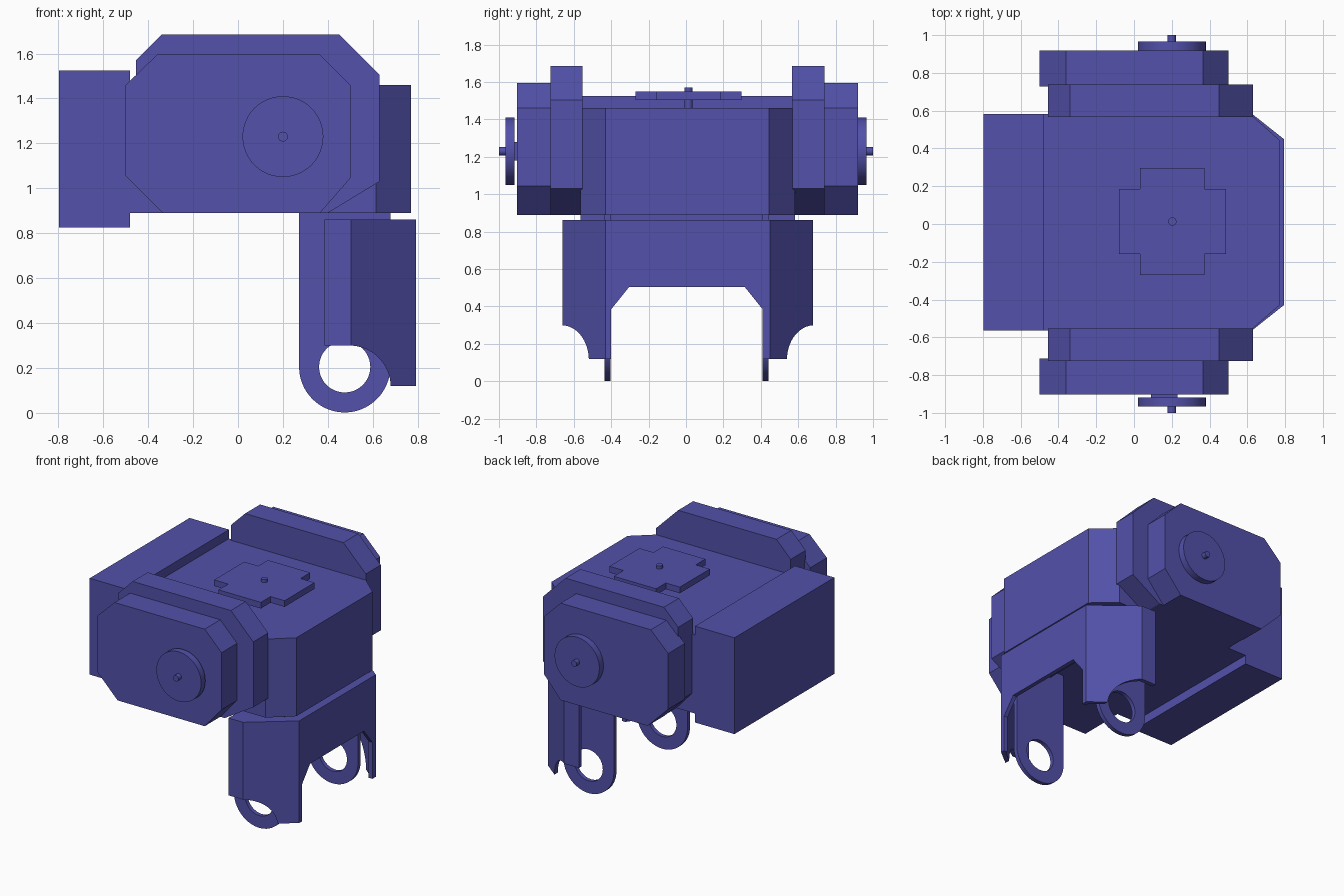
import bpy, bmesh, math
from mathutils import Vector

if "Cube" in bpy.data.objects:
    bpy.data.objects.remove(bpy.data.objects["Cube"])

mat = bpy.data.materials.new("indigo_blue")
mat.use_nodes = True
COLOUR = (0.085, 0.082, 0.40, 1)
mat.diffuse_color = COLOUR
mat.node_tree.nodes["Principled BSDF"].inputs["Base Color"].default_value = COLOUR


def prism(name, pts, axis, lo, hi):
    """Extrude a 2D outline along the named axis from lo to hi."""
    place = {"x": lambda p, d: (d, p[0], p[1]),
             "y": lambda p, d: (p[0], d, p[1]),
             "z": lambda p, d: (p[0], p[1], d)}[axis]
    bm = bmesh.new()
    face = bm.faces.new([bm.verts.new(place(p, lo)) for p in pts])
    top = bmesh.ops.extrude_face_region(bm, geom=[face])["geom"]
    shift = Vector(place((0, 0), hi - lo))
    bmesh.ops.translate(bm, vec=shift, verts=[g for g in top if isinstance(g, bmesh.types.BMVert)])
    bmesh.ops.recalc_face_normals(bm, faces=bm.faces)
    mesh = bpy.data.meshes.new(name)
    bm.to_mesh(mesh)
    bm.free()
    mesh.materials.append(mat)
    obj = bpy.data.objects.new(name, mesh)
    bpy.context.collection.objects.link(obj)
    return obj


def rect(x0, x1, y0, y1):
    return [(x0, y0), (x1, y0), (x1, y1), (x0, y1)]


def arc(cx, cy, r, start, end, n):
    angles = [math.radians(start + (end - start) * i / n) for i in range(n + 1)]
    return [(cx + r * math.cos(a), cy + r * math.sin(a)) for a in angles]


def disc(name, cx, cy, r, axis, lo, hi, n=48):
    obj = prism(name, arc(cx, cy, r, 0, 360, n)[:-1], axis, lo, hi)
    smooth(obj)
    return obj


def smooth(obj):
    bpy.ops.object.select_all(action="DESELECT")
    obj.select_set(True)
    bpy.context.view_layer.objects.active = obj
    bpy.ops.object.shade_smooth_by_angle(angle=math.radians(25))


def cut(obj, cutter):
    mod = obj.modifiers.new("cut", "BOOLEAN")
    mod.operation, mod.solver, mod.object = "DIFFERENCE", "EXACT", cutter
    bpy.context.view_layer.objects.active = obj
    bpy.ops.object.modifier_apply(modifier=mod.name)
    bpy.data.objects.remove(cutter)


# Rear block and main body with chamfered front corners
prism("rear_block", rect(-0.797, -0.48, -0.565, 0.582), "y", 0, 1).name = "rear_block"
bpy.data.objects.remove(bpy.data.objects["rear_block"])
prism("rear_block", rect(-0.797, -0.48, 0.825, 1.525), "y", -0.565, 0.582)
body = [(-0.49, -0.565), (0.615, -0.565), (0.77, -0.43), (0.77, 0.445), (0.615, 0.582), (-0.49, 0.582)]
prism("main_body", body, "z", 0.89, 1.46)

# Stepped side pods
inner = [(-0.34, 1.685), (0.45, 1.685), (0.63, 1.505), (0.63, 1.03),
         (0.40, 0.89), (-0.33, 0.89), (-0.455, 1.03), (-0.455, 1.57)]
outer = [(-0.36, 1.595), (0.365, 1.595), (0.5, 1.46), (0.5, 1.045),
         (0.365, 0.89), (-0.335, 0.89), (-0.5, 1.055), (-0.5, 1.46)]
for side, s in (("left", 1), ("right", -1)):
    mid = 0.0075
    prism("inner_pod_" + side, inner, "y", mid + s * 0.56, mid + s * 0.732)
    prism("outer_pod_" + side, outer, "y", mid + s * 0.72, mid + s * 0.911)
    disc("pod_disc_" + side, 0.2, 1.23, 0.18, "y", s * 0.918, s * 0.966)
    disc("pod_pin_" + side, 0.2, 1.23, 0.022, "y", s * 0.89, s, 16)
prism("disc_spacer", rect(0.09, 0.23, 1.18, 1.28), "y", -0.92, -0.90)

# Cross plate and pin on the roof
cx, cy = 0.203, 0.013
quarter = [(0.283, 0.172), (0.17, 0.172), (0.17, 0.283)]
cross = []
for sx, sy in ((1, 1), (-1, 1), (-1, -1), (1, -1)):
    corner = quarter if sx == sy else quarter[::-1]
    cross += [(cx + sx * x, cy + sy * y) for x, y in corner]
prism("roof_cross", cross, "z", 1.505, 1.55)
disc("roof_pin", cx, cy, 0.022, "z", 1.45, 1.572, 16)

# Thin leg guard wrapped around the front
def guard_half(t):
    """Outline of one half of the guard, moved inwards by t."""
    return [(0.385, 0.67 - t), (0.503 - t * 0.35, 0.67 - t), (0.793 - t, 0.44 - t * 0.5)]

def mirrored(half):
    return [(x, 0.01 + y) for x, y in half] + [(x, 0.01 - y) for x, y in reversed(half)]

outline = mirrored(guard_half(0))
guard = prism("leg_guard", outline + mirrored(guard_half(0.03))[::-1], "z", 0.12, 0.862)
notch = [(-0.40, 0), (-0.40, 0.385), (-0.305, 0.503), (0.315, 0.503), (0.41, 0.385), (0.41, 0)]
cut(guard, prism("notch_cutter", notch, "x", 0.70, 0.9))
scoop = [(0.3, 0.05), (0.3, 0.3)] + arc(0.495, 0.115, 0.185, 90, 0, 16) + [(0.68, 0.05)]
cut(guard, prism("scoop_cutter", scoop, "y", -0.9, 0.9))
smooth(guard)
prism("guard_top", mirrored(guard_half(0.01)), "z", 0.835, 0.861)

# Hanging lugs with round eyes
lug_outline = [(0.272, 0.895), (0.272, 0.205)] + arc(0.475, 0.205, 0.203, 180, 360, 32)[1:] + [(0.678, 0.895)]
for side, lo in (("left", 0.41), ("right", -0.435)):
    lug = prism("lug_" + side, lug_outline, "y", lo, lo + 0.03)
    cut(lug, disc("eye_cutter", 0.475, 0.205, 0.114, "y", lo - 0.1, lo + 0.1))
    smooth(lug)
